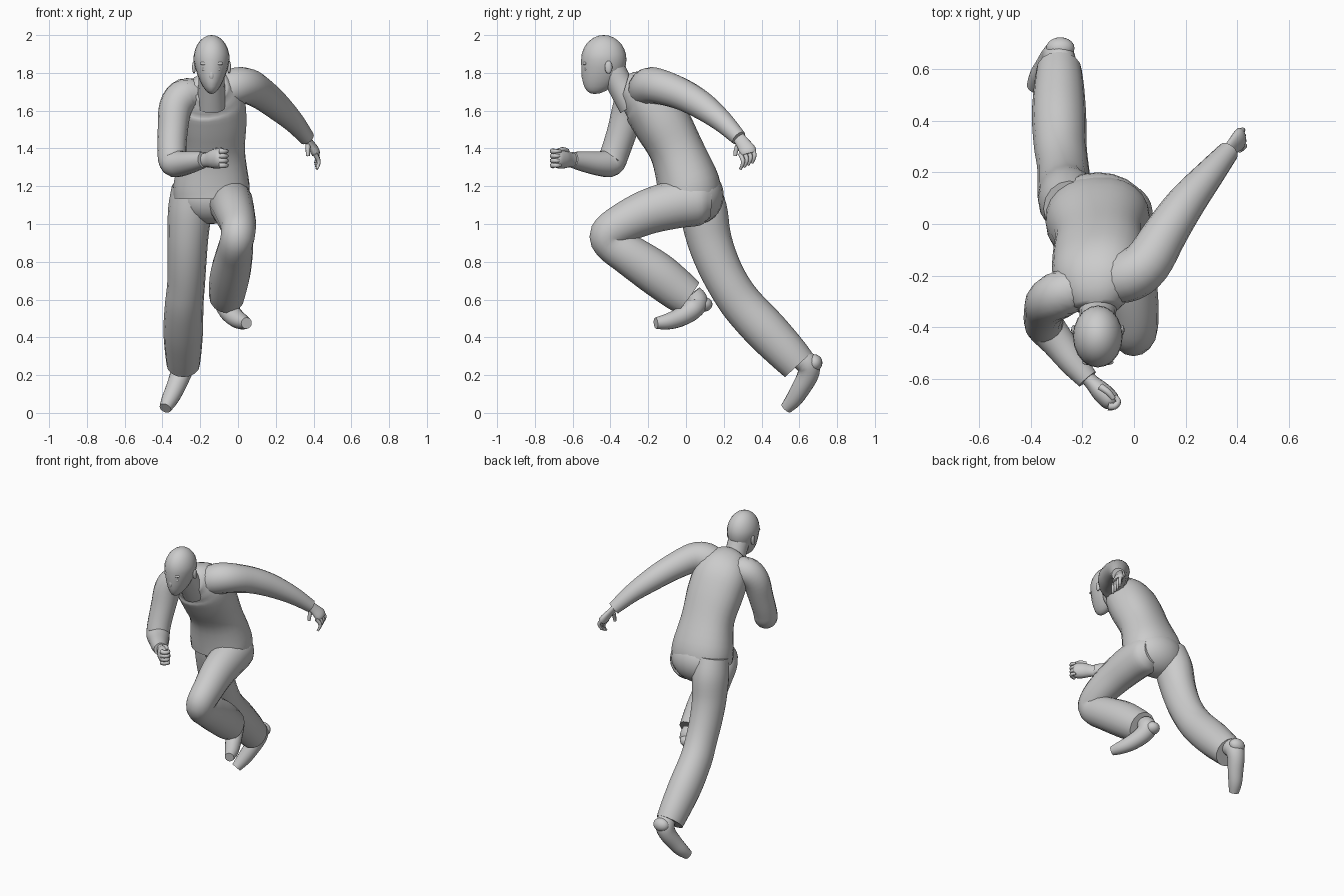
import bpy, bmesh, math
from mathutils import Vector

if "Cube" in bpy.data.objects:
    bpy.data.objects.remove(bpy.data.objects["Cube"])

SHADE = (0.6, 0.6, 0.6, 1)
grey = bpy.data.materials.new("plain grey")
grey.use_nodes = True
grey.diffuse_color = SHADE
grey.node_tree.nodes["Principled BSDF"].inputs["Base Color"].default_value = SHADE


def finish(name, bm):
    """Turn a bmesh into a smooth shaded grey object."""
    bmesh.ops.recalc_face_normals(bm, faces=bm.faces)
    mesh = bpy.data.meshes.new(name)
    bm.to_mesh(mesh)
    bm.free()
    mesh.materials.append(grey)
    part = bpy.data.objects.new(name, mesh)
    bpy.context.collection.objects.link(part)
    bpy.ops.object.select_all(action="DESELECT")
    part.select_set(True)
    bpy.context.view_layer.objects.active = part
    bpy.ops.object.shade_smooth_by_angle(angle=math.radians(50))


def blend(before, start, end, after, t):
    """Catmull-Rom value between start and end."""
    slope_in, slope_out = (end - before) / 2, (after - start) / 2
    rise = end - start
    bend = 3 * rise - 2 * slope_in - slope_out
    return start + t * (slope_in + t * (bend + t * (slope_in + slope_out - 2 * rise)))


def smooth_path(stations, steps):
    padded = [stations[0], *stations, stations[-1]]
    path = []
    for group in zip(padded, padded[1:], padded[2:], padded[3:]):
        for step in range(steps):
            path.append([blend(*values, step / steps) for values in zip(*group)])
    return path + [list(stations[-1])]


def tube(name, stations, side, side_end=None, flat=1.0, sides=16, steps=4, power=1.0):
    """Closed tube along stations (x, y, z, radius); depth is radius times flat."""
    path = smooth_path(stations, steps)
    first, last = Vector(side), Vector(side_end or side)
    bm = bmesh.new()
    loops = []
    for i, row in enumerate(path):
        behind, ahead = path[max(i - 1, 0)], path[min(i + 1, len(path) - 1)]
        along = (Vector(ahead[:3]) - Vector(behind[:3])).normalized()
        across = first.lerp(last, i / (len(path) - 1))
        across = (across - along * across.dot(along)).normalized()
        deep = along.cross(across) * flat
        loop = []
        for k in range(sides):
            angle = math.tau * k / sides
            c, s = (math.copysign(abs(f(angle)) ** power, f(angle)) for f in (math.cos, math.sin))
            loop.append(bm.verts.new(Vector(row[:3]) + (across * c + deep * s) * row[3]))
        loops.append(loop)
    for low, high in zip(loops, loops[1:]):
        for k in range(sides):
            bm.faces.new((low[k - 1], low[k], high[k], high[k - 1]))
    bm.faces.new(loops[0])
    bm.faces.new(loops[-1])
    finish(name, bm)


def blob(name, centre, radii, shape=None):
    """Ellipsoid, with an optional rule that reshapes the unit sphere first."""
    bm = bmesh.new()
    bmesh.ops.create_uvsphere(bm, u_segments=20, v_segments=14, radius=1)
    for vert in bm.verts:
        if shape:
            shape(vert.co)
        vert.co = Vector([c + p * r for c, p, r in zip(centre, vert.co, radii)])
    finish(name, bm)


def jaw(co):
    """Lengthen and narrow the lower half, and bring the chin forward."""
    drop = max(-co.z, 0)
    co.x *= 1 - drop * .3
    co.y -= drop * drop * .4
    co.z *= 1.4 if drop else 1


# Head and face
HEAD_X = -.14
blob("head", (HEAD_X, -.435, 1.87), (.096, .12, .13), jaw)
tube("neck", [(HEAD_X, -.39, 1.82, .07), (HEAD_X, -.35, 1.74, .07), (HEAD_X, -.28, 1.63, .08)], side=(1, 0, 0))
blob("nose", (HEAD_X, -.54, 1.79), (.014, .014, .03))
blob("mouth", (HEAD_X, -.524, 1.74), (.026, .01, .01))
for label, way in (("left", 1), ("right", -1)):
    blob(label + "_eye", (HEAD_X + way * .037, -.53, 1.82), (.014, .01, .01))
    blob(label + "_brow", (HEAD_X + way * .037, -.535, 1.85), (.024, .01, .01))
    blob(label + "_ear", (HEAD_X + way * .093, -.41, 1.83), (.01, .02, .034))

# Shirt body twists from the hips to the shoulders and leans into the collar
tube("shirt_body", [(-.14, .02, 1.14, .2), (-.14, .01, 1.22, .2), (-.135, -.05, 1.39, .172),
                    (-.135, -.13, 1.54, .18), (-.14, -.2, 1.65, .175), (-.145, -.27, 1.7, .14),
                    (-.145, -.325, 1.72, .09)],
     side=(1, 0, 0), side_end=(1, .3, .25), flat=.83, sides=24, power=.9)

# Sleeves
tube("left_sleeve", [(-.1, -.22, 1.69, .09), (-.02, -.2, 1.725, .1), (.05, -.15, 1.73, .095),
                     (.125, -.03, 1.69, .085), (.2, .08, 1.63, .075), (.29, .19, 1.545, .058),
                     (.365, .28, 1.455, .042)], side=(0, 0, 1))
tube("right_sleeve", [(-.2, -.24, 1.68, .08), (-.28, -.27, 1.68, .092), (-.33, -.3, 1.62, .088),
                      (-.345, -.335, 1.5, .08), (-.35, -.375, 1.38, .076), (-.34, -.4, 1.325, .075),
                      (-.295, -.455, 1.32, .066), (-.235, -.535, 1.33, .055), (-.18, -.6, 1.34, .043)],
     side=(-.7, -.7, .2))


def finger(name, base, offsets, radius):
    """Thin tube tapering to the tip, bent through the offsets from its base."""
    tips = [Vector(base)] + [Vector(base) + Vector(offset) for offset in offsets]
    tube(name, [(*p, radius * (1 - i * .15)) for i, p in enumerate(tips)], side=(.3, .5, .9), sides=8, steps=3)


# Open left hand
spread = Vector((-.1, .85, .45))
tube("left_palm", [(.35, .265, 1.475, .032), (.38, .3, 1.43, .036), (.405, .325, 1.39, .045),
                   (.412, .332, 1.37, .04)], side=spread, flat=.55)
for i in range(4):
    root = Vector((.403, .318, 1.387)) + spread * (i - 1.5) * .024
    finger(f"left_finger_{i + 1}", root, [(.02, .014, -.035), (.018, .01, -.06), (.01, 0, -.08)], .013)
finger("left_thumb", (.37, .275, 1.42), [(0, -.01, -.03), (0, -.015, -.06)], .014)

# Clenched right hand
tube("right_fist", [(-.195, -.58, 1.336, .036), (-.16, -.615, 1.34, .04), (-.125, -.65, 1.345, .052),
                    (-.09, -.685, 1.347, .05), (-.075, -.7, 1.348, .03)], side=(0, 0, 1), flat=.75)
for i in range(4):
    finger(f"right_finger_{i + 1}", (-.1, -.705, 1.31 + i * .025), [(.025, 0, 0), (.04, .02, 0), (.025, .04, 0)], .016)
finger("right_thumb", (-.13, -.63, 1.385), [(.03, -.02, .01), (.05, -.045, .005)], .015)

# Trousers: seat and two legs
blob("trouser_seat", (-.14, .06, 1.15), (.19, .14, .15))
tube("left_trouser_leg", [(-.055, .13, 1.12, .08), (-.05, .07, 1.12, .115), (-.035, -.05, 1.105, .116),
                          (-.02, -.2, 1.065, .108), (0, -.34, 1, .096), (0, -.41, .945, .09),
                          (-.01, -.39, .895, .09), (-.02, -.3, .835, .098), (-.04, -.16, .74, .106),
                          (-.055, -.05, .655, .1), (-.06, .01, .61, .092)], side=(1, 0, 0), flat=1.1)
tube("right_trouser_leg", [(-.25, .06, 1.2, .1), (-.255, .09, 1.08, .115), (-.265, .12, .93, .108),
                           (-.27, .165, .8, .103), (-.275, .225, .68, .1), (-.285, .3, .57, .102),
                           (-.29, .42, .44, .105), (-.29, .53, .325, .097), (-.29, .595, .255, .088)],
     side=(1, 0, 0), flat=1.1)

# Shoes, each from the ankle to the toe
tube("left_shoe", [(-.065, .03, .63, .055), (-.065, .055, .59, .062), (-.05, .03, .545, .056),
                   (-.015, -.035, .505, .05), (.02, -.1, .483, .042), (.045, -.16, .475, .03)],
     side=(1, .3, 0))
blob("left_heel", (-.075, .09, .575), (.048, .05, .04))
tube("right_shoe", [(-.28, .6, .29, .055), (-.29, .645, .255, .062), (-.305, .645, .2, .056),
                    (-.335, .605, .125, .05), (-.362, .57, .07, .044), (-.385, .53, .025, .032)],
     side=(.9, .3, -.2))
blob("right_heel", (-.285, .68, .265), (.055, .042, .045))
